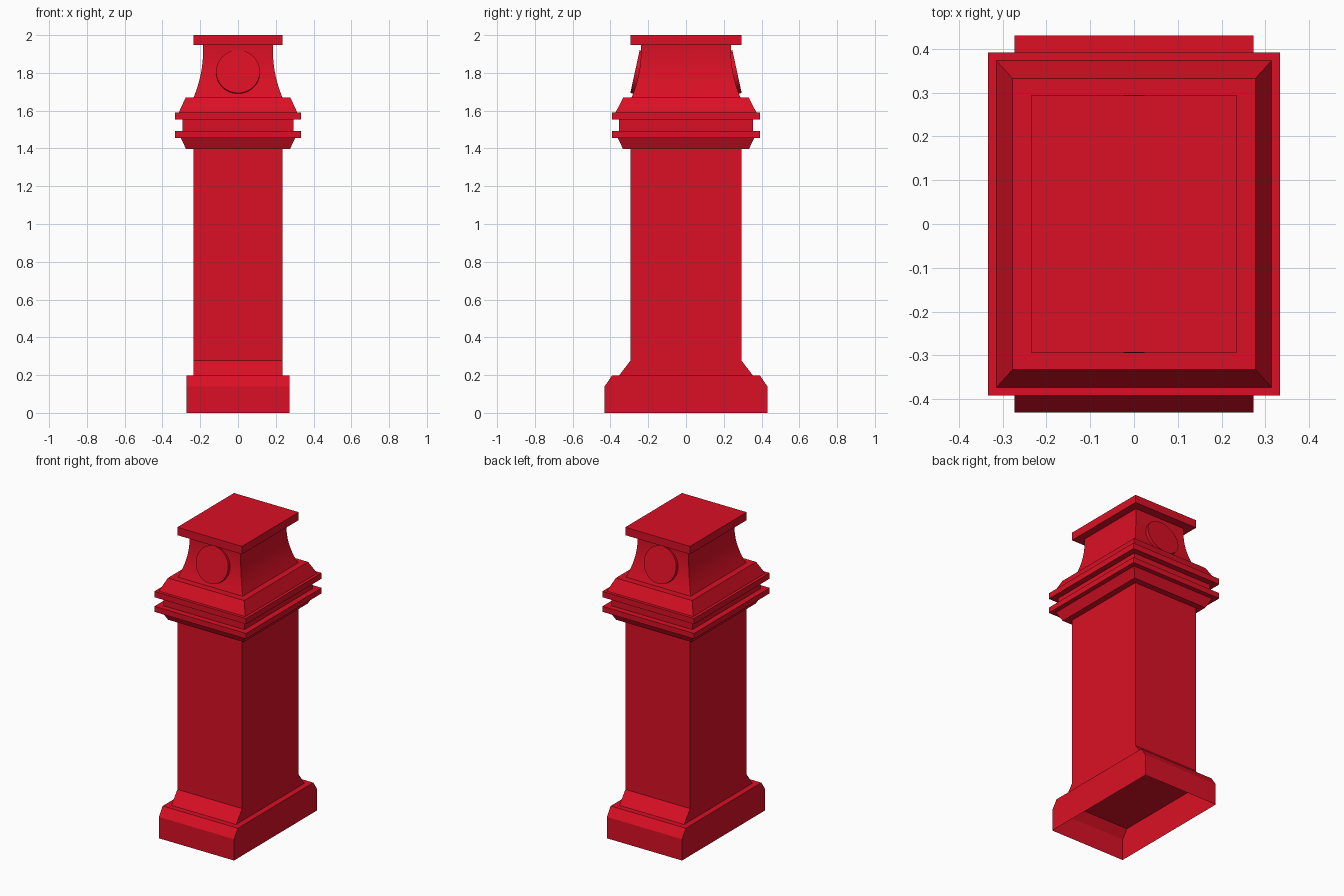
import bpy, bmesh, math
from mathutils import Matrix, Vector

cube = bpy.data.objects.get("Cube")
if cube:
    bpy.data.objects.remove(cube, do_unlink=True)

red = bpy.data.materials.new("deep red paint")
red.use_nodes = True
colour = (0.70, 0.005, 0.018, 1)
red.diffuse_color = colour
red.node_tree.nodes["Principled BSDF"].inputs["Base Color"].default_value = colour


def make_object(name, bm, smooth=False):
    bmesh.ops.recalc_face_normals(bm, faces=bm.faces)
    mesh = bpy.data.meshes.new(name)
    bm.to_mesh(mesh)
    bm.free()
    mesh.materials.append(red)
    obj = bpy.data.objects.new(name, mesh)
    bpy.context.collection.objects.link(obj)
    if smooth:
        bpy.ops.object.select_all(action='DESELECT')
        obj.select_set(True)
        bpy.context.view_layer.objects.active = obj
        bpy.ops.object.shade_smooth_by_angle(angle=math.radians(30))
    return obj


def loft(name, rings, open_bottom=False, smooth=False):
    """Stack rectangular rings given as (half width, half depth, height)."""
    bm = bmesh.new()
    loops = [[bm.verts.new((sx * x, sy * y, z))
              for sx, sy in ((-1, -1), (1, -1), (1, 1), (-1, 1))]
             for x, y, z in rings]
    for low, high in zip(loops, loops[1:]):
        for i in range(4):
            j = (i + 1) % 4
            bm.faces.new((low[i], low[j], high[j], high[i]))
    if not open_bottom:
        bm.faces.new(loops[0][::-1])
    bm.faces.new(loops[-1])
    return make_object(name, bm, smooth)


# Hollow plinth, bevelled on front and back only
loft("plinth", [(.273, .431, 0), (.273, .431, .14), (.273, .392, .197)], open_bottom=True)

# Shaft with a sloping foot on front and back
loft("shaft", [(.235, .355, .197), (.235, .293, .278), (.235, .293, 1.40)])

# Stacked mouldings around the top of the shaft
loft("lower_moulding", [(.275, .333, 1.397), (.303, .362, 1.456)])
loft("lower_band", [(.333, .392, 1.456), (.333, .392, 1.492)])
loft("neck", [(.295, .354, 1.492), (.295, .354, 1.552)])
loft("upper_band", [(.333, .392, 1.552), (.333, .392, 1.59)])
loft("upper_moulding", [(.314, .373, 1.59), (.277, .332, 1.67)])

# Concave head, swept inwards then flaring slightly under the cap
head = []
for i in range(13):
    t = i / 12
    x = .185 + .05 * (1 - t / .88) ** 2
    head.append((x, x + .053, 1.67 + .278 * t))
loft("head", head, smooth=True)

# Flat cap
loft("cap", [(.235, .294, 1.948), (.235, .294, 2)])

# Tilted round plates on the front and back of the head
tilt = math.radians(12.3)
for name, side in (("front_disc", -1), ("back_disc", 1)):
    normal = Vector((0, side * math.cos(tilt), math.sin(tilt)))
    depth = .04
    centre = Vector((0, side * .27, 1.807)) - normal * depth / 2
    turn = normal.to_track_quat('Z', 'Y').to_matrix().to_4x4()
    bm = bmesh.new()
    bmesh.ops.create_cone(bm, cap_ends=True, segments=48, radius1=.116, radius2=.116,
                          depth=depth, matrix=Matrix.Translation(centre) @ turn)
    make_object(name, bm, smooth=True)
